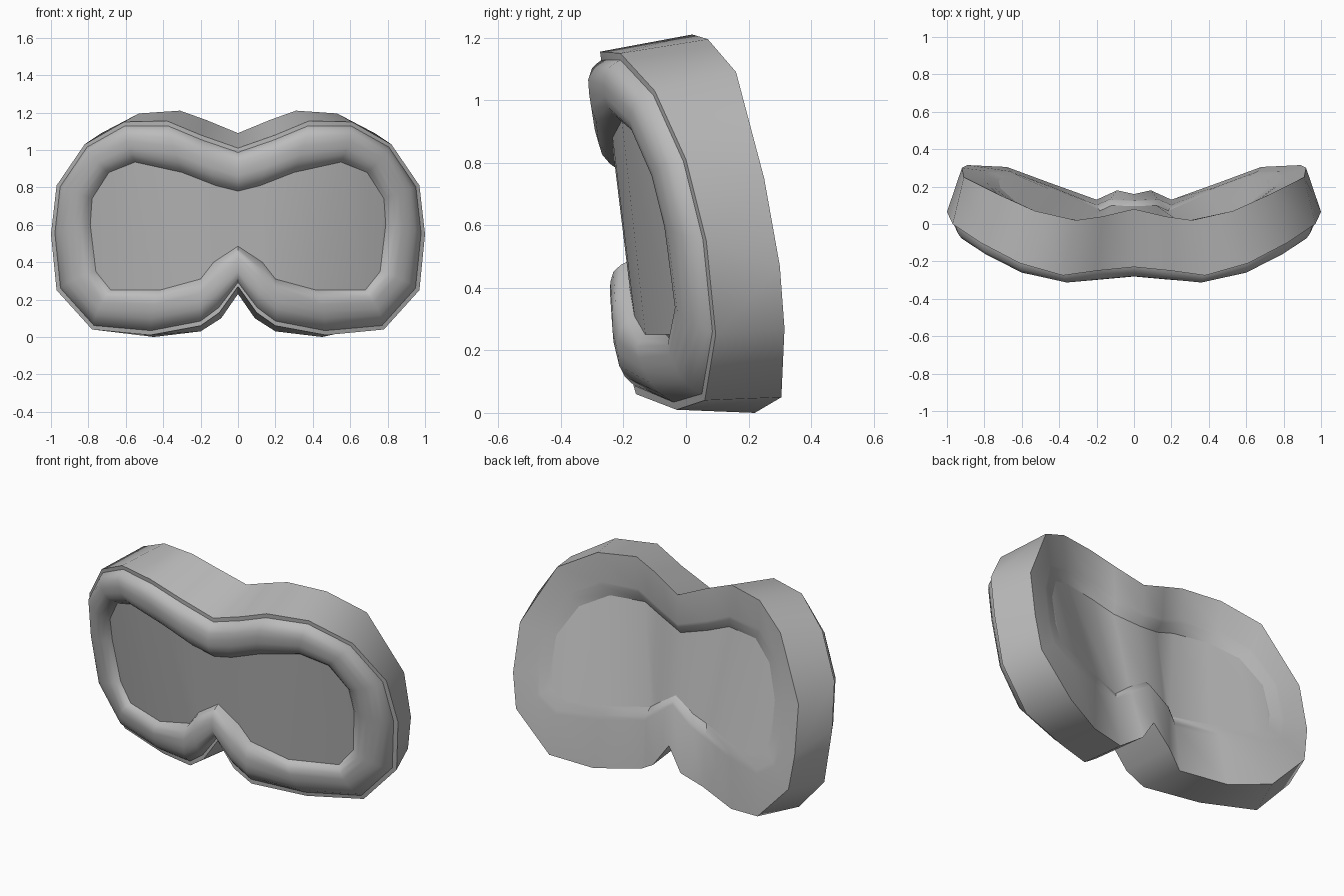
import bpy
from mathutils import Vector

cube = bpy.data.objects.get("Cube")
if cube:
    bpy.data.objects.remove(cube)

grey = bpy.data.materials.new("matte grey")
grey.use_nodes = True
grey.diffuse_color = (0.5, 0.5, 0.5, 1)
grey.node_tree.nodes["Principled BSDF"].inputs["Base Color"].default_value = (0.5, 0.5, 0.5, 1)

# Half outlines, from top centre round the +x side to the nose notch
front_edge = [Vector(p) for p in (
    (0, -.23, 1.01), (.2, -.25, 1.08), (.38, -.275, 1.155), (.61, -.21, 1.15),
    (.82, -.1, 1.03), (.97, 0, .81), (1, .065, .55), (.97, .095, .25),
    (.78, .06, .04), (.47, -.03, .01), (.2, -.16, .06), (.1, -.18, .13), (0, -.19, .27))]
back_edge = [Vector(p) for p in (
    (0, .08, 1.09), (.17, .04, 1.16), (.31, .02, 1.21), (.53, .07, 1.195),
    (.73, .16, 1.09), (.91, .25, .75), (.92, .3, .47), (.89, .315, .27),
    (.68, .305, .05), (.45, .22, 0), (.2, .13, .03), (.09, .18, .1), (0, .16, .23))]
lens_edge = [Vector(p) for p in (
    (0, -.22, .78), (.12, -.23, .81), (.3, -.235, .88), (.55, -.205, .935),
    (.69, -.14, .88), (.78, -.08, .74), (.79, -.045, .6), (.76, -.01, .35),
    (.68, -.03, .25), (.42, -.13, .25), (.2, -.165, .31), (.13, -.18, .4), (0, -.185, .485))]
step_edge = [Vector(p) for p in (
    (0, .08, .905), (.16, .04, .95), (.3, .02, 1.01), (.52, .06, 1.01),
    (.68, .14, .92), (.78, .22, .72), (.79, .26, .5), (.77, .28, .37),
    (.66, .28, .3), (.42, .19, .3), (.2, .1, .32), (.13, .13, .38), (0, .125, .475))]
last = len(lens_edge) - 1


def mirrored(half):
    """Close a half outline into a full loop."""
    return half + [Vector((-p.x, p.y, p.z)) for p in half[-2:0:-1]]


def blend(a, b, t):
    return [p.lerp(q, t) for p, q in zip(a, b)]


def make_object(name, verts, faces, angle):
    mesh = bpy.data.meshes.new(name)
    mesh.from_pydata(verts, [], faces)
    mesh.materials.append(grey)
    obj = bpy.data.objects.new(name, mesh)
    bpy.context.collection.objects.link(obj)
    bpy.ops.object.select_all(action='DESELECT')
    obj.select_set(True)
    bpy.context.view_layer.objects.active = obj
    bpy.ops.object.shade_smooth_by_angle(angle=angle)


def loft(name, halves, angle):
    """Skin a series of mirrored outlines."""
    loops = [mirrored(h) for h in halves]
    n = len(loops[0])
    faces = [(r * n + i, (r + 1) * n + i, (r + 1) * n + (i + 1) % n, r * n + (i + 1) % n)
             for r in range(len(loops) - 1) for i in range(n)]
    make_object(name, [p for loop in loops for p in loop], faces, angle)


def panel(name, half, backwards):
    """Fill an outline with upright strips joining top to bottom."""
    n = 2 * last
    faces = []
    for k in range(last // 2):
        strip = [k, last - k, last - k - 1, k + 1]
        other = [(n - i) % n for i in reversed(strip)]
        for f in (strip, other):
            f = list(dict.fromkeys(f))
            faces.append(f[::-1] if backwards else f)
    make_object(name, mirrored(half), faces, 1)


# Back of the lens, set inside the bevelled step
inner_edge = [Vector((p.x * .915, p.y - .03, .63 + .82 * (p.z - .63))) for p in step_edge]

# Frame: step, face cushion, outer wall and narrow front lip
lip_edge = blend(front_edge, lens_edge, .1)
step_inside = blend(step_edge, inner_edge, .15)
step_outside = blend(step_edge, back_edge, .06)
loft("goggle_frame", [inner_edge, step_inside, step_outside, back_edge,
                      front_edge, lip_edge], 1.1)

# Rounded rim that stands proud of the frame
rim = []
for t in (0, .03, .12, .27, .45, .63, .8, .93, 1):
    rise = .056 * (1 - abs(2 * t - 1) ** 3.5)
    rim.append([p + rise * Vector((.4 * p.x, -1, .1)).normalized()
                for p in blend(lip_edge, lens_edge, t)])
loft("front_rim", rim, 0.9)

# Lens, front and back
panel("lens_front", lens_edge, False)
panel("lens_back", inner_edge, True)
